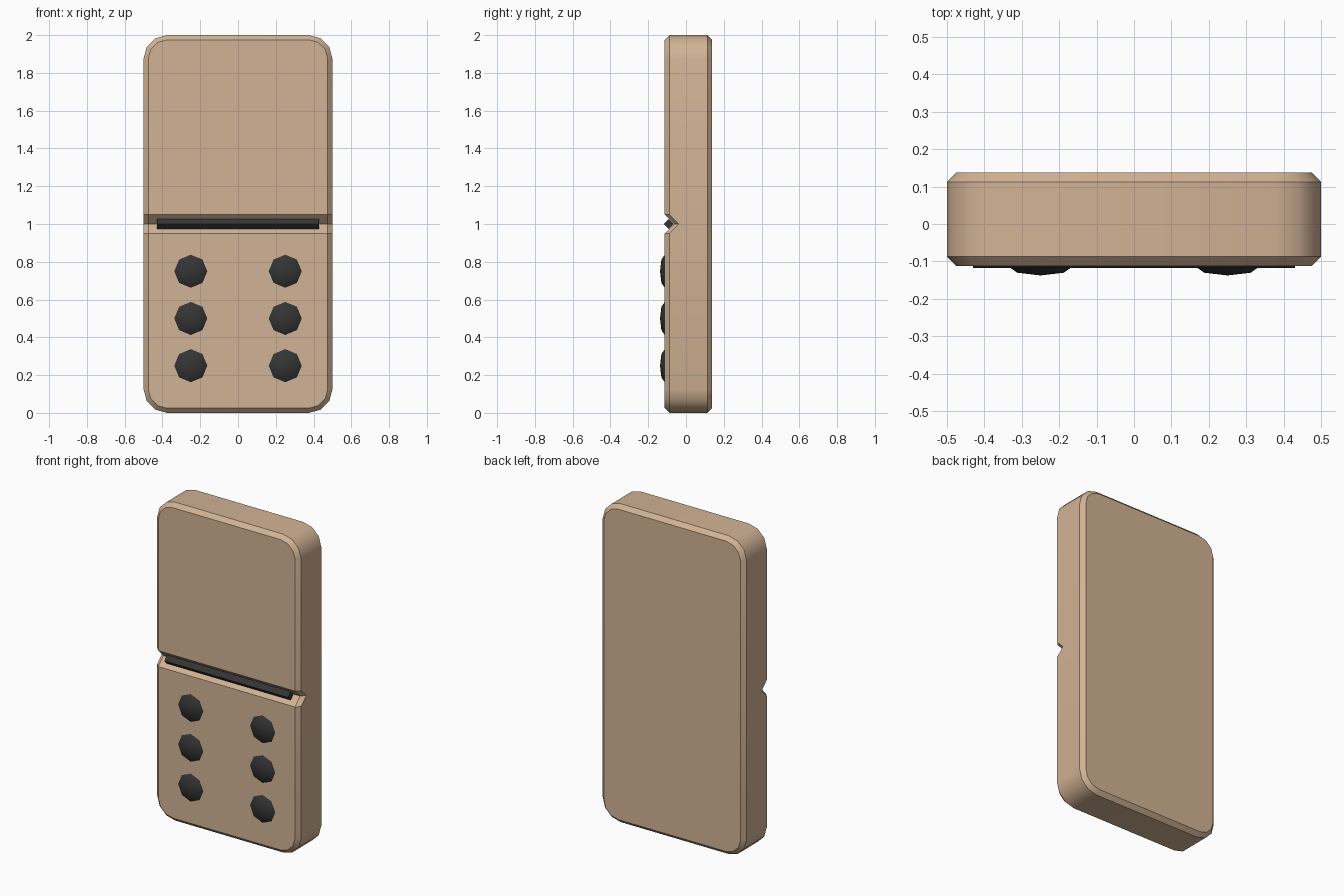
import bpy, bmesh, math

if "Cube" in bpy.data.objects:
    bpy.data.objects.remove(bpy.data.objects["Cube"])

FRONT, BACK = -0.1125, 0.1375   # body faces in y
CH, R = 0.025, 0.125            # edge chamfer, corner radius
GROOVE = 0.05                   # groove half width and depth


def material(name, rgb):
    m = bpy.data.materials.new(name)
    m.diffuse_color = (*rgb, 1)
    m.use_nodes = True
    m.node_tree.nodes["Principled BSDF"].inputs["Base Color"].default_value = m.diffuse_color
    return m


def finish(bm, name, mat, angle=None):
    bmesh.ops.recalc_face_normals(bm, faces=bm.faces)
    me = bpy.data.meshes.new(name)
    bm.to_mesh(me)
    bm.free()
    me.materials.append(mat)
    ob = bpy.data.objects.new(name, me)
    bpy.context.collection.objects.link(ob)
    if angle:
        bpy.ops.object.select_all(action='DESELECT')
        ob.select_set(True)
        bpy.context.view_layer.objects.active = ob
        bpy.ops.object.shade_smooth_by_angle(angle=math.radians(angle))
    return ob


wood = material("light_wood", (0.64, 0.45, 0.30))
black = material("dark_grey", (0.035, 0.035, 0.035))


def outline(bm, y, inset, depth):
    """Rounded rectangle with groove points halfway up both sides."""
    def arc(sx, sz, start):
        return [(sx * (0.5 - R) + (R - inset) * math.cos(math.radians(start + 30 * i)), y,
                 1 + sz * (1 - R) + (R - inset) * math.sin(math.radians(start + 30 * i)))
                for i in range(4)]
    right = [(0.5 - inset, y + (0 if dz else depth), 1 + dz) for dz in (-GROOVE, 0, GROOVE)]
    left = [(-x, yy, z) for x, yy, z in reversed(right)]
    pts = right + arc(1, 1, 0) + arc(-1, 1, 90) + left + arc(-1, -1, 180) + arc(1, -1, 270)
    return [bm.verts.new(p) for p in pts]


# body with chamfered edges and a V groove across the front
bm = bmesh.new()
loops = [outline(bm, FRONT, CH, GROOVE), outline(bm, FRONT + CH, 0, GROOVE),
         outline(bm, BACK - CH, 0, 0), outline(bm, BACK, CH, 0)]
for a, b in zip(loops, loops[1:]):
    n = len(a)
    for i in range(n):
        j = (i + 1) % n
        bm.faces.new((a[i], a[j], b[j], b[i]))
f = loops[0]
bm.faces.new(f[2:12])
bm.faces.new((f[1], f[2], f[11], f[12]))
bm.faces.new((f[0], f[1], f[12], f[13]))
bm.faces.new(f[13:] + f[:1])
bm.faces.new(loops[3])
finish(bm, "domino_body", wood, 35)

# diamond-section divider bar lying in the groove
bm = bmesh.new()
h, cy = 0.027, -0.091
ends = [[bm.verts.new((x, cy + dy, 1 + dz)) for dy, dz in ((-h, 0), (0, h), (h, 0), (0, -h))]
        for x in (-0.43, 0.43)]
for i in range(4):
    j = (i + 1) % 4
    bm.faces.new((ends[0][i], ends[0][j], ends[1][j], ends[1][i]))
for e in ends:
    bm.faces.new(e)
finish(bm, "divider_bar", black)


# six eight-sided domed pips
def pip(name, x, z):
    bm = bmesh.new()
    rings = [[bm.verts.new((x + r * math.cos(k * math.pi / 4), y, z + r * math.sin(k * math.pi / 4)))
              for k in range(8)]
             for r, y in ((0.0875, FRONT), (0.062, FRONT - 0.0177))]
    tip = bm.verts.new((x, FRONT - 0.025, z))
    for k in range(8):
        j = (k + 1) % 8
        bm.faces.new((rings[0][k], rings[0][j], rings[1][j], rings[1][k]))
        bm.faces.new((rings[1][k], rings[1][j], tip))
    finish(bm, name, black, 40)


for side, x in (("left", -0.25), ("right", 0.25)):
    for row, z in enumerate((0.25, 0.5, 0.75)):
        pip(f"pip_{side}_{row + 1}", x, z)
